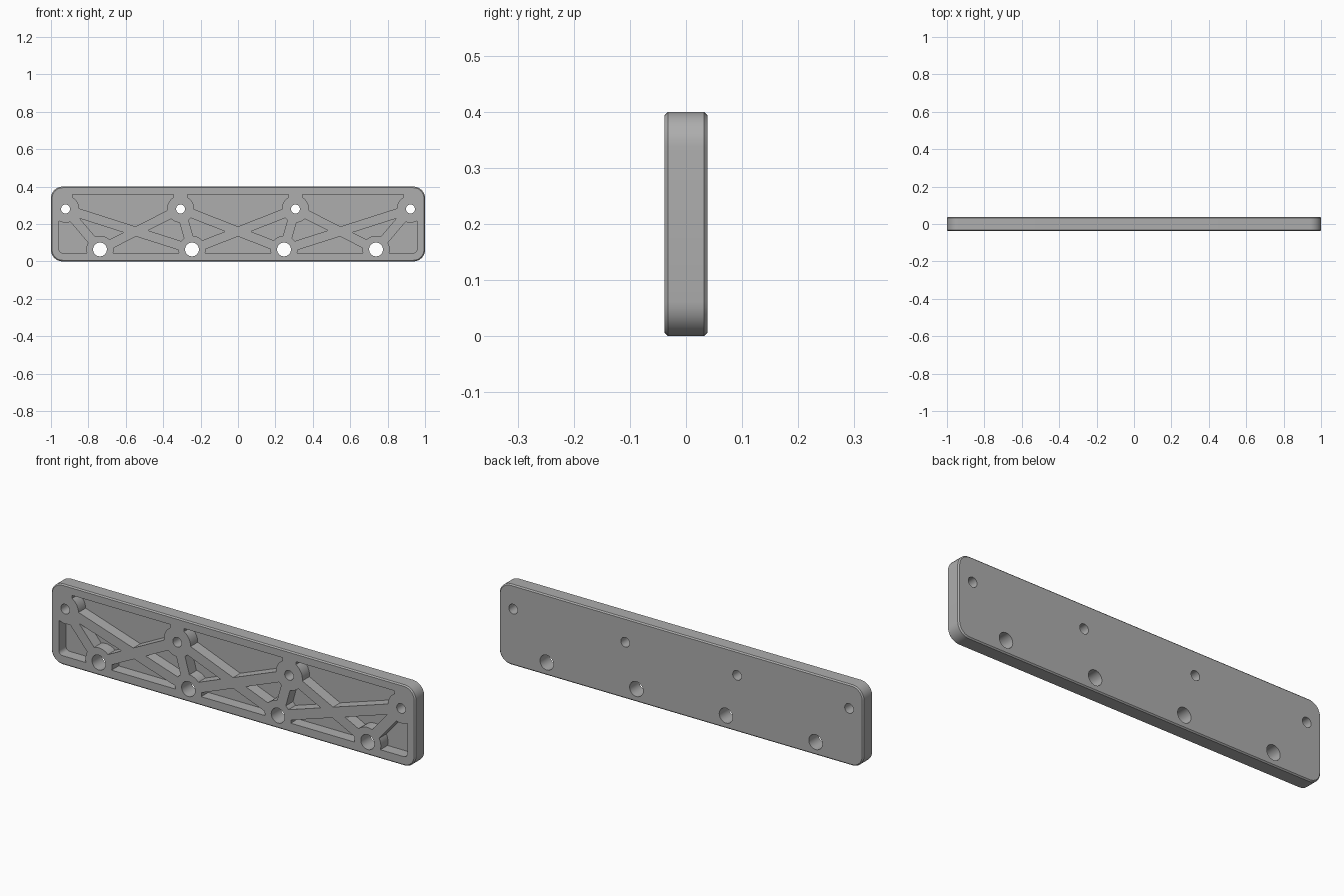
import bpy, bmesh, math
from mathutils import Vector

if "Cube" in bpy.data.objects:
    bpy.data.objects.remove(bpy.data.objects["Cube"])

HALF_T = 0.038                 # half plate thickness
FLOOR = 0.018                  # y of the pocket floor
UPPER = [(x, 0.28) for x in (-0.922, -0.307, 0.307, 0.922)]
LOWER = [(x, 0.064) for x in (-0.738, -0.246, 0.246, 0.738)]

grey = bpy.data.materials.new("plain_grey")
grey.use_nodes = True
grey.diffuse_color = (0.42, 0.42, 0.42, 1)
grey.node_tree.nodes["Principled BSDF"].inputs["Base Color"].default_value = (0.42, 0.42, 0.42, 1)


def rounded_rect(x0, x1, z0, z1, r, n=8):
    """Outline of a rounded rectangle in the x-z plane."""
    centres = [(x1 - r, z1 - r), (x0 + r, z1 - r), (x0 + r, z0 + r), (x1 - r, z0 + r)]
    pts = []
    for q, (cx, cz) in enumerate(centres):
        for i in range(n + 1):
            a = math.pi / 2 * (q + i / n)
            pts.append((cx + r * math.cos(a), cz + r * math.sin(a)))
    return pts


def circle(centre, r, n=40):
    return [(centre[0] + r * math.cos(math.tau * i / n),
             centre[1] + r * math.sin(math.tau * i / n)) for i in range(n)]


def strip(a, b, half):
    """Outline of a straight bar from a to b."""
    a, b = Vector(a), Vector(b)
    d = (b - a).normalized()
    side = Vector((-d.y, d.x)) * half
    return [a + side, a - side, b - side, b + side]


def prism(name, outline, y0, y1):
    """Extrude an x-z outline from y0 to y1."""
    bm = bmesh.new()
    face = bm.faces.new([bm.verts.new((p[0], y0, p[1])) for p in outline])
    ext = bmesh.ops.extrude_face_region(bm, geom=[face])
    moved = [v for v in ext["geom"] if isinstance(v, bmesh.types.BMVert)]
    bmesh.ops.translate(bm, verts=moved, vec=(0, y1 - y0, 0))
    bmesh.ops.recalc_face_normals(bm, faces=bm.faces)
    mesh = bpy.data.meshes.new(name)
    bm.to_mesh(mesh)
    bm.free()
    mesh.materials.append(grey)
    obj = bpy.data.objects.new(name, mesh)
    bpy.context.collection.objects.link(obj)
    return obj


def apply(obj, mod):
    bpy.context.view_layer.objects.active = obj
    bpy.ops.object.modifier_apply(modifier=mod.name)


def subtract(obj, tool):
    mod = obj.modifiers.new("cut", 'BOOLEAN')
    mod.operation = 'DIFFERENCE'
    mod.solver = 'EXACT'
    mod.object = tool
    tool.hide_render = True
    apply(obj, mod)
    bpy.data.objects.remove(tool)


# Plate with rounded corners and a small chamfer round both faces
plate = prism("mounting_plate", rounded_rect(-1, 1, 0, 0.4, 0.062), -HALF_T, HALF_T)
bevel = plate.modifiers.new("chamfer", 'BEVEL')
bevel.width = 0.006
bevel.segments = 1
bevel.limit_method = 'ANGLE'
bevel.angle_limit = math.radians(50)
apply(plate, bevel)

# Pocket volume, with the bosses and truss ribs left standing
pocket = prism("pocket_cutter", rounded_rect(-0.957, 0.957, 0.045, 0.358, 0.02, 4), -0.06, FLOOR)
standing = [circle(c, 0.073) for c in UPPER + LOWER]
for i, top in enumerate(UPPER):
    standing.append(strip(top, (top[0], 0.4), 0.037))
    for j, low in enumerate(LOWER):
        if abs(i - j) <= 1:
            standing.append(strip(top, low, 0.025))
for outline in standing:
    subtract(pocket, prism("rib_cutter", outline, -0.1, 0.1))
subtract(plate, pocket)

# Through holes
for centres, radius in ((UPPER, 0.024), (LOWER, 0.037)):
    for c in centres:
        subtract(plate, prism("hole_cutter", circle(c, radius), -0.1, 0.1))

bpy.ops.object.select_all(action='DESELECT')
plate.select_set(True)
bpy.context.view_layer.objects.active = plate
bpy.ops.object.shade_smooth_by_angle(angle=math.radians(25))
